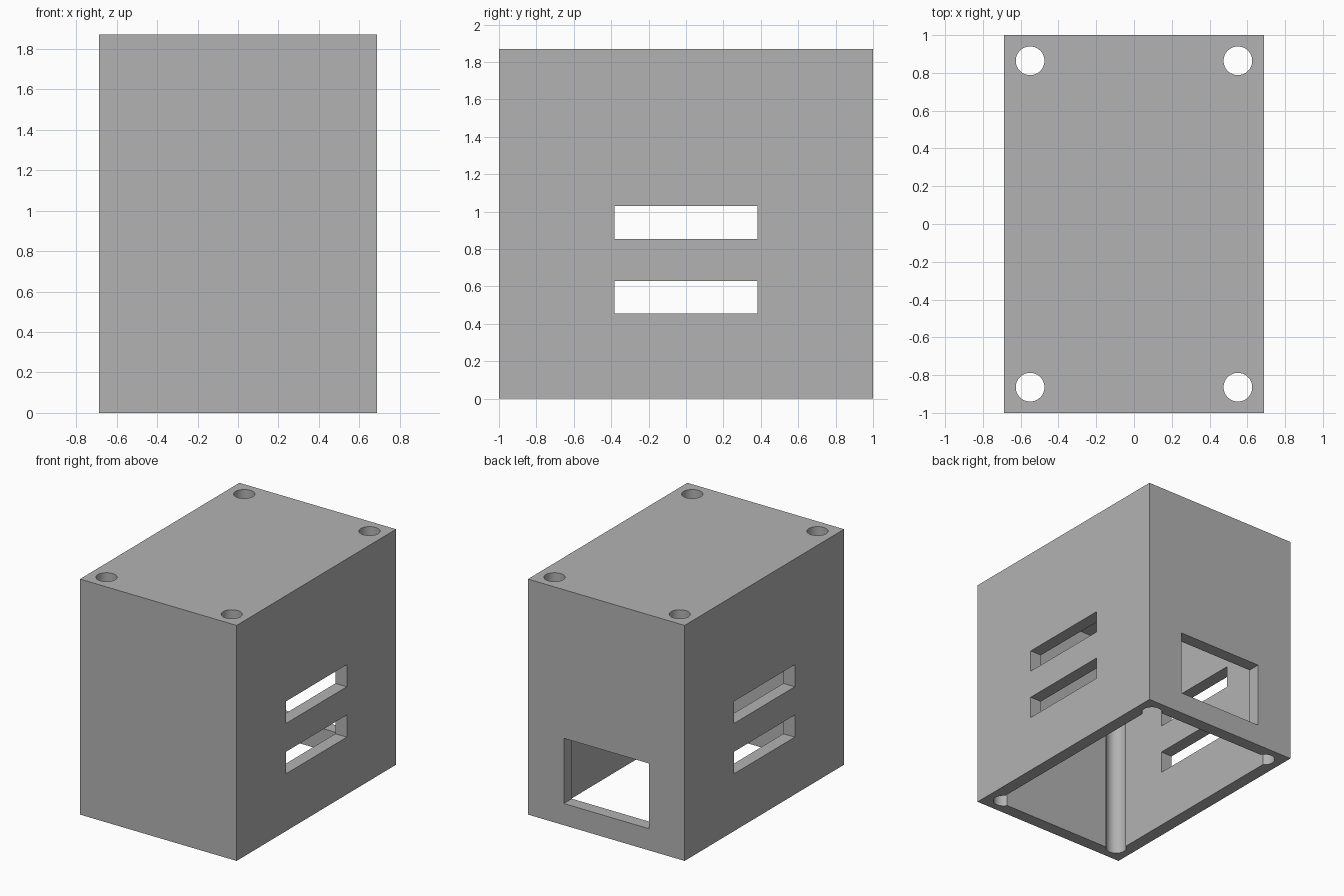
import bpy
import math

if "Cube" in bpy.data.objects:
    bpy.data.objects.remove(bpy.data.objects["Cube"], do_unlink=True)

# Overall size, wall thickness and screw hole layout
WIDTH, DEPTH, HEIGHT, WALL = 1.376, 2.0, 1.87, 0.1
HOLE_X, HOLE_Y, HOLE_R = 0.55, 0.864, 0.076

grey = bpy.data.materials.new("plain grey")
grey.use_nodes = True
colour = (0.45, 0.45, 0.45, 1)
grey.diffuse_color = colour
grey.node_tree.nodes["Principled BSDF"].inputs["Base Color"].default_value = colour


def box(name, low, high):
    """Axis-aligned box between two corners."""
    middle = [(a + b) / 2 for a, b in zip(low, high)]
    bpy.ops.mesh.primitive_cube_add(size=1, location=middle)
    obj = bpy.context.object
    obj.name = name
    obj.scale = [b - a for a, b in zip(low, high)]
    bpy.ops.object.transform_apply(location=True, rotation=False, scale=True)
    obj.data.materials.append(grey)
    return obj


def cut(target, cutter):
    """Subtract the cutter, then discard it."""
    cutter.hide_render = True
    mod = target.modifiers.new("cut", "BOOLEAN")
    mod.operation = "DIFFERENCE"
    mod.solver = "EXACT"
    mod.object = cutter
    bpy.context.view_layer.objects.active = target
    bpy.ops.object.modifier_apply(modifier=mod.name)
    bpy.data.objects.remove(cutter, do_unlink=True)


# Outer case
hx, hy = WIDTH / 2, DEPTH / 2
case = box("enclosure_case", (-hx, -hy, 0), (hx, hy, HEIGHT))

# Hollow interior, open at the bottom
cut(case, box("cavity_cutter", (WALL - hx, WALL - hy, -0.2),
              (hx - WALL, hy - WALL, HEIGHT - WALL)))

# Two vent slots through both side walls
for z in (0.455, 0.855):
    cut(case, box("slot_cutter", (-1, -0.382, z), (1, 0.382, z + 0.175)))

# Rectangular opening in the back wall
cut(case, box("window_cutter", (-0.373, 0.7, 0.172), (0.373, 1.2, 0.69)))

# Corner screw holes through the top, grooving the inner corners
for sx in (-1, 1):
    for sy in (-1, 1):
        bpy.ops.mesh.primitive_cylinder_add(
            vertices=48, radius=HOLE_R, depth=HEIGHT + 0.4,
            location=(sx * HOLE_X, sy * HOLE_Y, HEIGHT / 2))
        hole = bpy.context.object
        hole.data.materials.append(grey)
        cut(case, hole)

# Smooth hole walls with sharp edges elsewhere
bpy.ops.object.select_all(action="DESELECT")
case.select_set(True)
bpy.context.view_layer.objects.active = case
bpy.ops.object.shade_smooth_by_angle(angle=math.radians(30))
